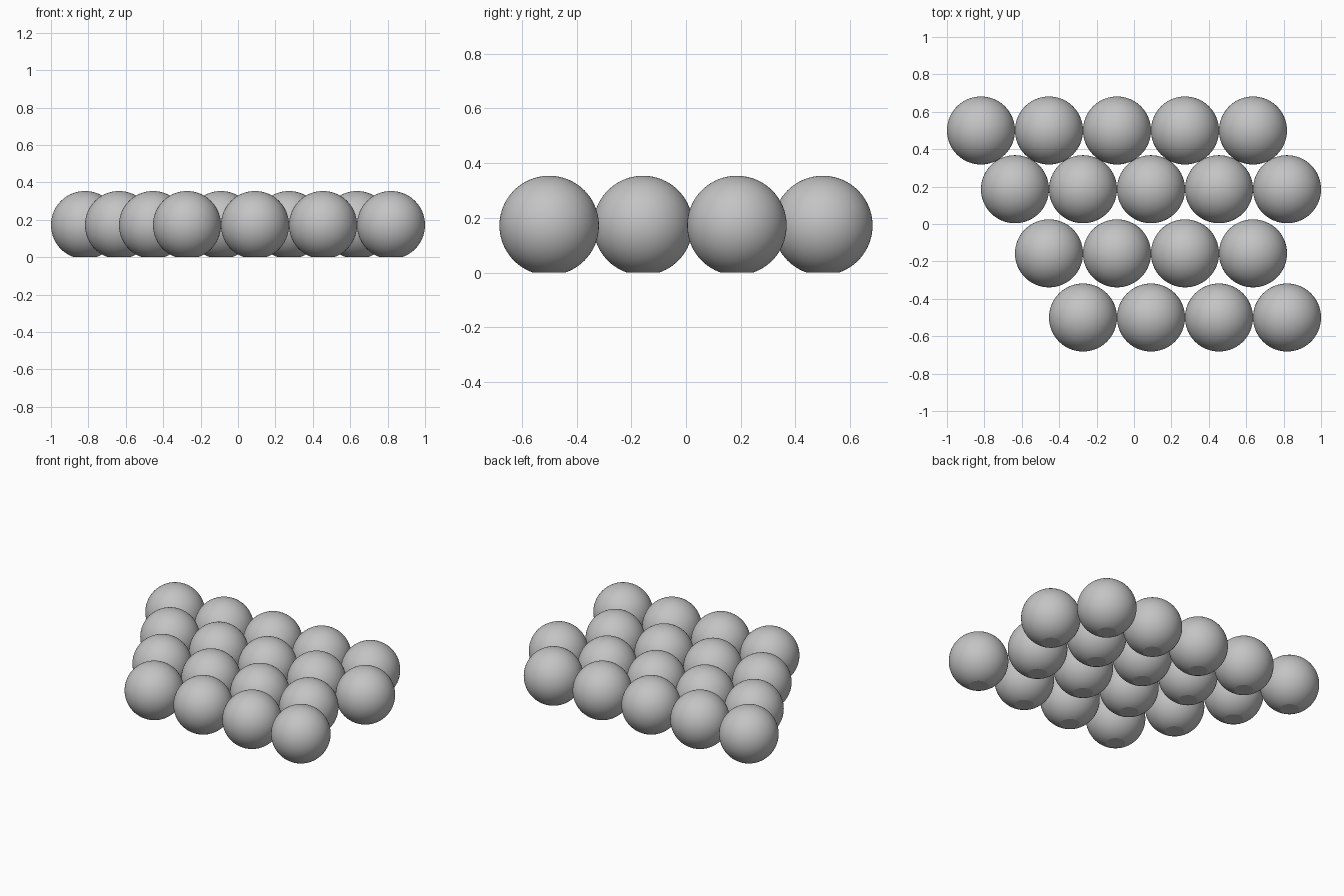
import bpy
import bmesh
from mathutils import Matrix

cube = bpy.data.objects.get("Cube")
if cube:
    bpy.data.objects.remove(cube, do_unlink=True)

RADIUS = 2 / 11          # balls touch within a row; five and a half fill the width
PITCH = 2 * RADIUS
CENTRE_Z = 0.172         # a little low, so each ball rests on a flat foot

grey = bpy.data.materials.new("plain grey")
grey.use_nodes = True
colour = (0.55, 0.55, 0.55, 1)
grey.diffuse_color = colour
grey.node_tree.nodes["Principled BSDF"].inputs["Base Color"].default_value = colour

# One ball, cut flat at the ground and shared by every copy
bm = bmesh.new()
bmesh.ops.create_uvsphere(bm, u_segments=64, v_segments=40, radius=RADIUS,
                          matrix=Matrix.Translation((0, 0, CENTRE_Z)))
cut = bmesh.ops.bisect_plane(bm, geom=bm.verts[:] + bm.edges[:] + bm.faces[:],
                             plane_co=(0, 0, 0), plane_no=(0, 0, -1), clear_outer=True)
rim = [e for e in cut["geom_cut"] if isinstance(e, bmesh.types.BMEdge)]
foot = bmesh.ops.contextual_create(bm, geom=rim)["faces"]
for face in bm.faces:
    face.smooth = True
for face in foot:
    face.smooth = False
for edge in rim:
    edge.smooth = False
bmesh.ops.recalc_face_normals(bm, faces=bm.faces[:])
ball_mesh = bpy.data.meshes.new("ball")
bm.to_mesh(ball_mesh)
bm.free()
ball_mesh.materials.append(grey)

# Staggered rows, back to front: name, y, start in half pitches, count
rows = [
    ("back", 0.5, 0, 5),
    ("middle_back", 0.186, 1, 5),
    ("middle_front", -0.157, 2, 4),
    ("front", -0.5, 3, 4),
]
for name, y, start, count in rows:
    for i in range(count):
        ball = bpy.data.objects.new(f"{name}_row_ball_{i + 1}", ball_mesh)
        ball.location = (-1 + RADIUS + start * RADIUS + i * PITCH, y, 0)
        bpy.context.collection.objects.link(ball)
